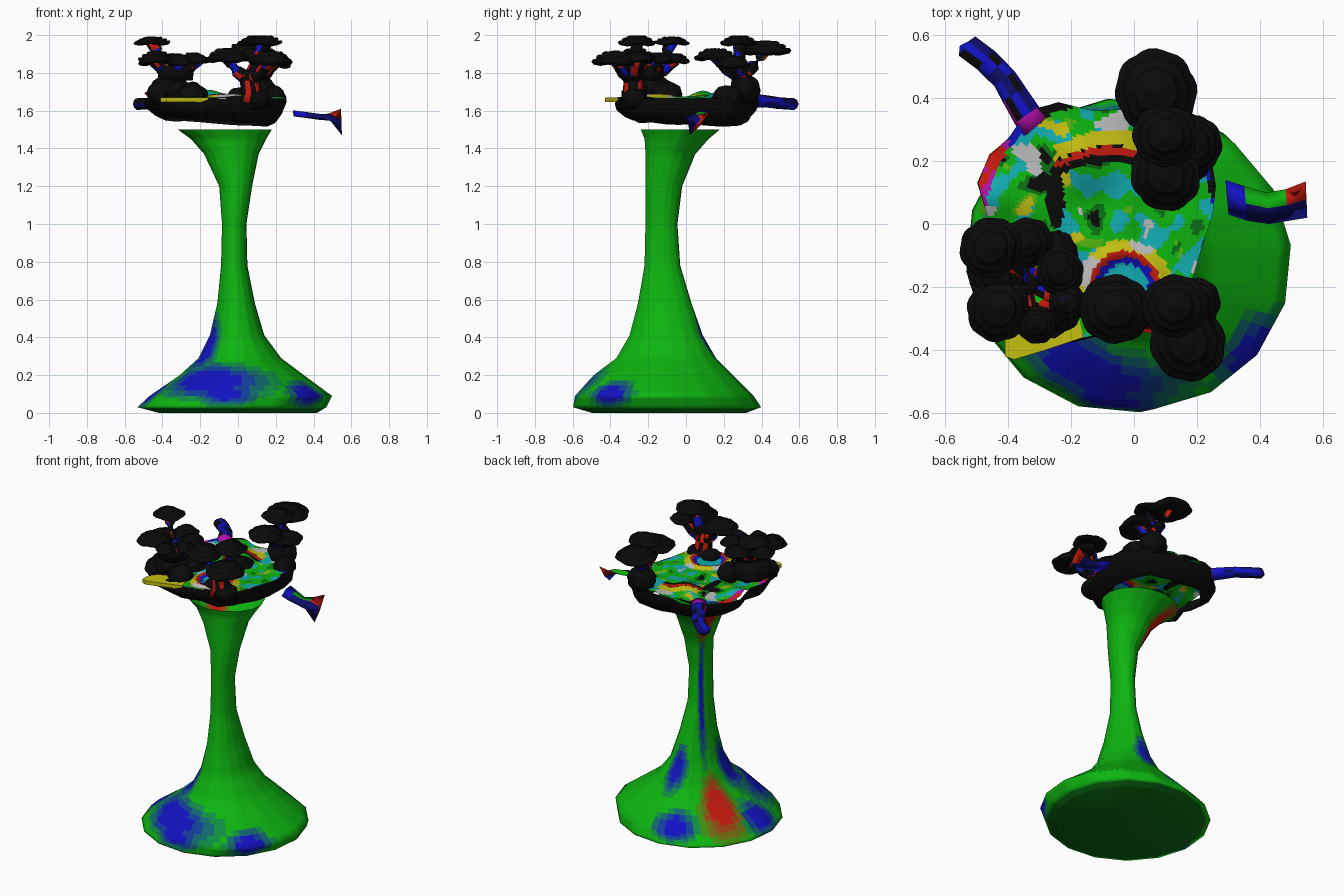
import bpy, bmesh, math, random
from mathutils import Vector, noise

if "Cube" in bpy.data.objects:
    bpy.data.objects.remove(bpy.data.objects["Cube"])

random.seed(4)
COL = {"green": (.004, .46, .005), "blue": (.006, .006, .55), "red": (.55, .01, .004), "black": (.003, .003, .003),
       "cyan": (.006, .42, .45), "yellow": (.55, .52, .006), "magenta": (.45, .005, .4), "grey": (.5, .5, .5),
       "lime": (.09, .46, .005), "dark_green": (.003, .16, .006), "dark_blue": (.004, .004, .14)}
# in-between tints for the soft colour borders
for c in ("blue", "red"):
    for k in (1, 2, 3):
        COL[f"green_{c}_{k}"] = tuple(((a ** .45) * (1 - k / 4) + (b ** .45) * k / 4) ** 2.2
                                      for a, b in zip(COL["green"], COL[c]))
MAT = {}
for k, c in COL.items():
    MAT[k] = bpy.data.materials.new(k)
    MAT[k].diffuse_color = (*c, 1)


def finish(name, bm, colour, smooth=True):
    """colour is a material name or a function of a face centre"""
    me = bpy.data.meshes.new(name)
    bm.normal_update()
    names = list(COL) if callable(colour) else [colour]
    for n in names:
        me.materials.append(MAT[n])
    for f in bm.faces:
        f.smooth = smooth
        if callable(colour):
            f.material_index = names.index(colour(f.calc_center_median()))
    bm.to_mesh(me)
    bm.free()
    ob = bpy.data.objects.new(name, me)
    bpy.context.collection.objects.link(ob)
    return ob


def skin(bm, rings, cap0=True, cap1=True):
    """bridge a list of equal point rings"""
    vs = [[bm.verts.new(p) for p in r] for r in rings]
    n = len(vs[0])
    for a, b in zip(vs, vs[1:]):
        for i in range(n):
            j = (i + 1) % n
            bm.faces.new((a[i], a[j], b[j], b[i]))
    if cap0:
        bm.faces.new(vs[0][::-1])
    if cap1:
        bm.faces.new(vs[-1])


def dense(r, k=3):
    return [a.lerp(b, j / k) for a, b in zip(r, r[1:] + r[:1]) for j in range(k)]


def oval(x0, x1, y0, y1, z, n, phase=0):
    return [Vector(((x0 + x1) / 2 + (x1 - x0) / 2 * math.cos(math.tau * i / n + phase),
                    (y0 + y1) / 2 + (y1 - y0) / 2 * math.sin(math.tau * i / n + phase), z)) for i in range(n)]


def tube(name, pts, radii, colour, n=8, flat=1.0):
    pts = [Vector(p) for p in pts]
    rings = []
    for i, p in enumerate(pts):
        t = (pts[min(i + 1, len(pts) - 1)] - pts[max(i - 1, 0)]).normalized()
        side = t.cross(Vector((0, 0, 1)) if abs(t.z) < .8 else Vector((0, 1, 0))).normalized()
        up = side.cross(t)
        rings.append([p + radii[i] * (side * math.cos(a) + up * flat * math.sin(a))
                      for a in [math.tau * k / n for k in range(n)]])
    bm = bmesh.new()
    skin(bm, rings)
    bmesh.ops.recalc_face_normals(bm, faces=bm.faces)
    return finish(name, bm, colour)


# flared stem: z, x range, y range
STEM = [(0, -.42, .42, -.5, .32), (.03, -.535, .47, -.6, .4), (.09, -.47, .5, -.59, .36), (.2, -.31, .35, -.49, .25),
        (.29, -.21, .23, -.37, .16), (.41, -.15, .14, -.3, .09), (.58, -.11, .09, -.255, .03),
        (.78, -.09, .05, -.22, -.03), (1.0, -.085, .045, -.215, -.045), (1.2, -.1, .075, -.215, -.02),
        (1.37, -.18, .11, -.215, .05), (1.45, -.25, .15, -.22, .12), (1.5, -.32, .18, -.24, .18)]
# soft colour spots: angle, z, angle spread, z spread, colour
SPOTS = [(250, .17, 48, .09, "blue"), (215, .36, 30, .16, "blue"), (322, .1, 16, .07, "blue"), (265, .1, 20, .06, "blue"),
         (185, .1, 18, .08, "blue"), (105, .12, 18, .07, "blue"), (142, .85, 17, .4, "blue"), (85, .4, 18, .13, "blue"),
         (150, .2, 22, .15, "red"), (142, 1.36, 20, .17, "red")]


def stem_colour(c):
    if c.z < .02:
        return "dark_green"
    a = math.degrees(math.atan2(c.y + .1, c.x + .02))
    best, col = 0, "blue"
    for sa, sz, da, dz, cc in SPOTS:
        d = ((a - sa + 180) % 360 - 180) / da
        w = 1.6 - 1.25 * math.hypot(d, (c.z - sz) / dz)
        if w > best:
            best, col = w, cc
    k = round(min(best, 1) * 4)
    return "green" if k == 0 else (col if k == 4 else f"green_{col}_{k}")


rows = [dense(oval(*r[1:], r[0], 16, .1), 4) for r in STEM]
fine = [[p.lerp(q, j / 4) for p, q in zip(a, b)] for a, b in zip(rows, rows[1:]) for j in range(4)] + [rows[-1]]
bm = bmesh.new()
skin(bm, fine, True, False)
finish("stem", bm, stem_colour)

# island rim outline, seen from above
RIM = [(.25, .03), (.26, .12), (.24, .24), (.16, .33), (0, .365), (-.13, .36), (-.24, .385), (-.34, .36), (-.4, .27),
       (-.46, .22), (-.495, .13), (-.47, .04), (-.45, -.03), (-.48, -.15), (-.45, -.26), (-.36, -.35),
       (-.2, -.37), (-.06, -.34), (.06, -.32), (.15, -.25), (.19, -.16), (.22, -.06)]
C = Vector((-.1, .03, 0))


def ring(s, z, wob=0, tilt=0):
    out = []
    for x, y in RIM:
        p = C + (Vector((x, y, 0)) - C) * (s + wob * noise.noise(Vector((x * 9, y * 9, z * 9))))
        p.z = z + wob * .3 * noise.noise(Vector((y * 8, x * 8, 3))) - tilt * (x + .1 + .6 * y)
        out.append(p)
    return out


# island wall, open underneath
bm = bmesh.new()
skin(bm, [ring(.76, 1.54, .08, .05), ring(.87, 1.56, .08, .05), ring(.96, 1.6, .06, .03), ring(1, 1.64, .03),
          ring(.99, 1.665)], False, False)
finish("island_wall", bm, "black")


# patchy island ground
def ground_z(p):
    z = 1.668 + .02 * noise.noise(Vector((p.x * 7, p.y * 7, 1)))
    z += .035 * math.exp(-((p.x + .16) ** 2 + (p.y - .2) ** 2) / .012)
    z += .03 * math.exp(-((p.x + .46) ** 2 + (p.y - .1) ** 2) / .006)
    d = math.hypot(p.x + .03, p.y + .2)
    return z + .02 * math.exp(-((d - .11) / .025) ** 2)


def ground_colour(c):
    v = noise.noise(Vector((c.x * 12, c.y * 12, 5)))
    w = noise.noise(Vector((c.x * 11, c.y * 11, 12)))
    d = math.hypot(c.x + .03, c.y + .2)
    if d < .15:  # rim of the front pool
        return "cyan" if d < .075 else "blue" if d < .095 else "red" if d < .115 else "yellow" if w > -.1 else "grey"
    edge = math.hypot((c.x + .11) / .38, (c.y - .01) / .39)
    if edge > .95:
        return ("magenta" if v > -.1 else "red") if c.x < -.4 else ("blue" if v > .1 else "black")
    # curved terrace edge
    s = c.y - .2 - .05 * math.sin((c.x + .25) * 9)
    if -.25 < c.x < .02 and abs(s) < .05:
        return "red" if abs(s + .015) < .012 else "yellow" if s > 0 else "black"
    if math.hypot((c.x + .25) / .03, (c.y - .08) / .1) < 1:
        return "black"
    if w > .36:
        return "yellow"
    if w < -.4:
        return "grey"
    return "cyan" if v > .12 else "black" if v < -.45 else "dark_green" if v < -.3 else "lime" if w > .27 else "green"


bm = bmesh.new()
skin(bm, [dense(ring(1 - i / 30, 1.66), 5) for i in range(30)], False, True)
for v in bm.verts:
    v.co.z = ground_z(v.co)
finish("island_ground", bm, ground_colour)

# flat ledge at the front left corner
bm = bmesh.new()
ledge = [(-.41, -.36), (-.41, -.42), (-.38, -.43), (-.28, -.4), (-.16, -.36), (-.18, -.28), (-.34, -.28)]
skin(bm, [[Vector((x, y, z)) for x, y in ledge] for z in (1.645, 1.67)])
finish("front_ledge", bm, "yellow", False)

# log sticking out at the back left
tube("back_log", [(-.31, .31, 1.655), (-.34, .345, 1.655), (-.38, .41, 1.65), (-.41, .46, 1.645), (-.44, .49, 1.64),
                  (-.47, .52, 1.638), (-.53, .565, 1.635), (-.535, .575, 1.635)],
     [.05, .047, .043, .04, .04, .04, .04, .02],
     lambda c: "magenta" if c.y < .36 else random.choice(("blue", "blue", "dark_blue", "black")), 10, .8)

# loose twisted ribbon on the right: near edge and far edge per section
bm = bmesh.new()
RIB = [((.3, .03, 1.575), (.29, .14, 1.6)), ((.36, .01, 1.57), (.35, .12, 1.59)), ((.43, .0, 1.565), (.42, .1, 1.575)),
       ((.49, .01, 1.545), (.48, .11, 1.585)), ((.55, .02, 1.47), (.545, .135, 1.61))]
rings = []
for a, b in RIB:
    a, b = Vector(a), Vector(b)
    m = (a + b) / 2
    rings.append([a, m - Vector((0, 0, .018)), b, m + Vector((0, 0, .014))])
skin(bm, rings)
finish("side_ribbon", bm, lambda c: ("red" if c.y > .07 else "dark_blue") if c.x > .5 else
       "blue" if c.x < .33 else "green" if c.y > .05 and c.z > 1.57 else "dark_blue")

# ruffled, layered leaf pads: radius, height
PAD = [(.25, -.3), (.65, -.42), (.93, -.3), (1, -.12), (.95, .02), (.76, .06), (.8, .2), (.74, .34), (.52, .36),
       (.55, .5), (.46, .6), (.22, .6), (.2, .66)]


def pad(name, x, y, z, r, h):
    bm = bmesh.new()
    ph = random.random() * 6
    rings = []
    for k, (pr, pz) in enumerate(PAD):
        q = ph + (k // 5) * .5
        lay = []
        for i in range(36):
            a = math.tau * i / 36
            rr = r * pr * (1.01 + .06 * abs(math.sin(4 * a + q)) - .03 + .03 * math.sin(2 * a + ph))
            lay.append(Vector((x + rr * math.cos(a), y + rr * math.sin(a), z + h * pz + .006 * pr * math.sin(3 * a + q))))
        rings.append(lay)
    skin(bm, rings)
    finish(name, bm, "black")


def bush(name, x, y, z, rx, ry, rz):
    bm = bmesh.new()
    bmesh.ops.create_icosphere(bm, subdivisions=4, radius=1)
    for v in bm.verts:
        s = 1 + .14 * noise.noise(v.co * 2.6 + Vector((x * 9, y * 9, 0)))
        v.co = Vector((x + v.co.x * rx * s, y + v.co.y * ry * s, z + v.co.z * rz * s))
    finish(name, bm, "black")


TREES = {
    "left": dict(pads=[(-.455, -.075, 1.965, .095, .04), (-.43, -.27, 1.875, .1, .06), (-.235, -.15, 1.875, .075, .05),
                       (-.31, -.32, 1.86, .06, .05), (-.34, -.06, 1.87, .08, .05), (-.44, -.16, 1.86, .085, .05),
                       (-.21, -.25, 1.87, .06, .04)],
                 bushes=[(-.36, -.19, 1.71, .11, .13, .08), (-.25, -.1, 1.69, .07, .08, .06),
                         (-.42, -.27, 1.69, .06, .07, .06), (-.24, -.26, 1.68, .08, .08, .06)],
                 root=(-.35, -.19, 1.66), fork=(-.34, -.19, 1.79)),
    "front": dict(pads=[(.17, -.375, 1.87, .12, .07), (.13, -.26, 1.965, .1, .05), (-.06, -.27, 1.885, .11, .07),
                        (.2, -.25, 1.88, .075, .05)],
                  bushes=[(.09, -.27, 1.66, .08, .07, .06), (.0, -.26, 1.67, .06, .06, .05)],
                  root=(.06, -.28, 1.64), fork=(.06, -.28, 1.76)),
    "back": dict(pads=[(.07, .42, 1.925, .13, .07), (.1, .28, 1.965, .1, .05), (.1, .155, 1.89, .11, .06),
                       (.19, .25, 1.85, .09, .06)],
                 bushes=[(.11, .31, 1.71, .09, .08, .08), (.19, .22, 1.67, .06, .08, .06)],
                 root=(.11, .3, 1.65), fork=(.11, .29, 1.78))}

for tname, t in TREES.items():
    f = Vector(t["fork"])
    tube(tname + "_trunk", [t["root"], (f + Vector(t["root"])) / 2 + Vector((.01, 0, 0)), f, f + Vector((0, 0, .05))],
         [.07, .055, .05, .035], lambda c: "red" if noise.noise(c * 30) > .1 else "black", 12)
    for i, p in enumerate(t["pads"]):
        pad(f"{tname}_leaf_pad_{i}", *p)
        e = Vector(p[:3])
        mid = f.lerp(e, .55) - Vector((0, 0, .02))
        tube(f"{tname}_branch_{i}", [f, f.lerp(mid, .5), mid, mid.lerp(e, .5), e], [.04, .036, .033, .03, .035],
             lambda c: "blue" if noise.noise(c * 30) > .22 else "red" if noise.noise(c * 30) < -.3 else "black", 8)
    for i, b in enumerate(t["bushes"]):
        bush(f"{tname}_bush_{i}", *b)

# coloured hollow inside the left leaf ring
rows = [dense(oval(-.33 - r, -.33 + r, -.21 - r, -.21 + r, z, 12), 2) for r, z in
        ((.09, 1.76), (.1, 1.84), (.075, 1.85), (.05, 1.835), (.025, 1.83))]
bm = bmesh.new()
skin(bm, rows)
finish("left_hollow", bm, lambda c: "black" if c.z < 1.82 else random.choice(("red", "red", "blue", "green", "black")))

for m in bpy.data.materials:
    if m.users and not m.is_grease_pencil:
        m.use_nodes = True
        m.node_tree.nodes["Principled BSDF"].inputs["Base Color"].default_value = m.diffuse_color
